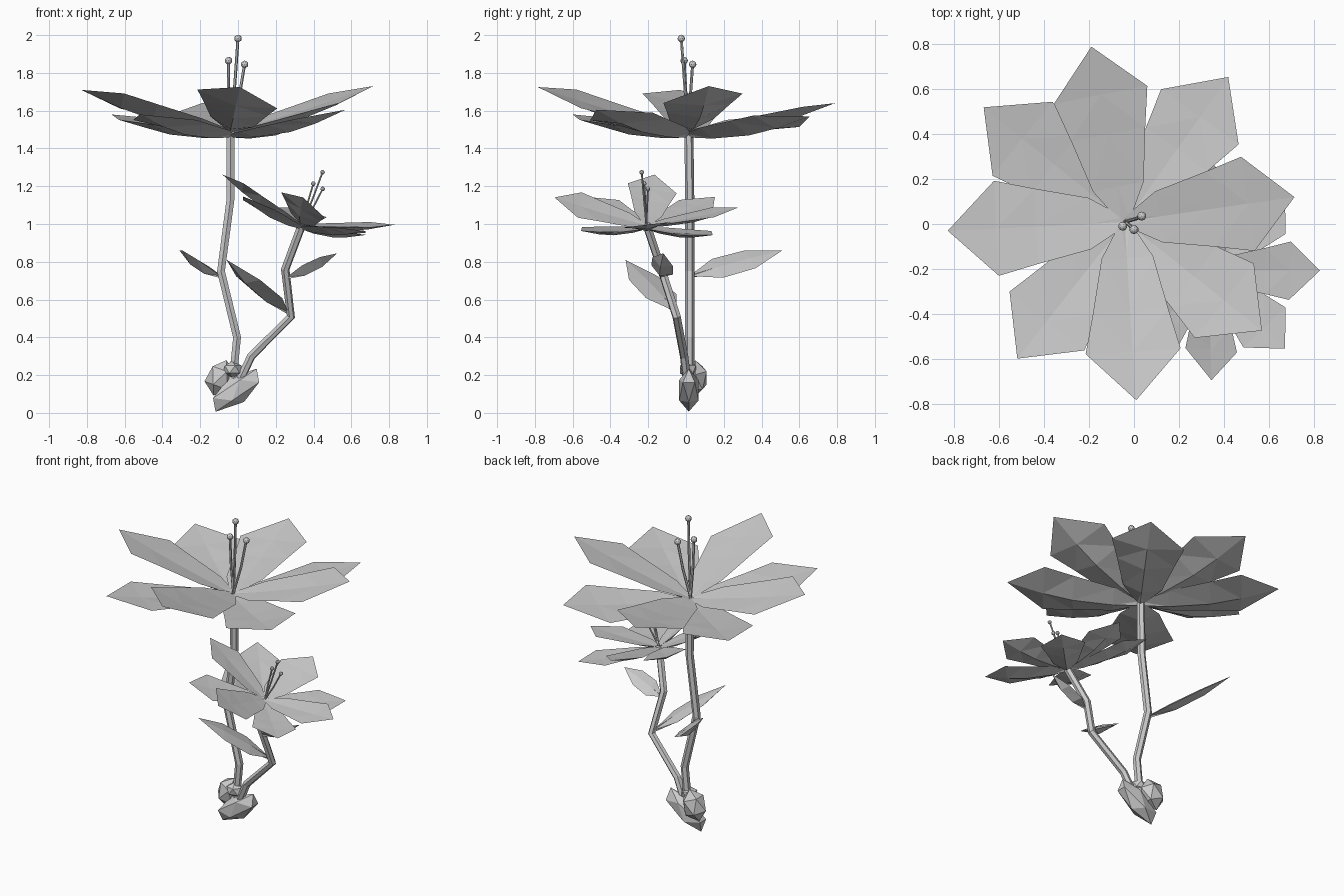
import bpy, bmesh, math
from mathutils import Vector, Matrix

if "Cube" in bpy.data.objects:
    bpy.data.objects.remove(bpy.data.objects["Cube"])

UP = Vector((0, 0, 1))


def add_mesh(name, verts, faces, m=Matrix.Identity(4)):
    me = bpy.data.meshes.new(name)
    me.from_pydata([m @ Vector(v) for v in verts], [], faces)
    bm = bmesh.new()
    bm.from_mesh(me)
    bmesh.ops.recalc_face_normals(bm, faces=bm.faces)
    bm.to_mesh(me)
    bm.free()
    ob = bpy.data.objects.new(name, me)
    bpy.context.collection.objects.link(ob)
    return ob


def blade(name, base, tip, rows, roll, sags, m=Matrix.Identity(4)):
    """Closed keeled petal or leaf; rows = (fraction along, half width), roll lifts
    the left edge, sags = (upper, lower) drop of the midrib."""
    base, tip = Vector(base), Vector(tip)
    d = tip - base
    side = UP.cross(d).normalized()
    wmax = max(w for _, w in rows)
    normal = d.cross(side * wmax + UP * roll).normalized()
    verts, faces = [], []
    for t, w in rows:
        c = base + d * t
        edge = side * w + UP * (roll * w / wmax)
        bow = math.sin(math.pi * (0.1 + 0.9 * t))
        # ring of four: right edge, upper midrib, left edge, lower midrib
        verts += [c - edge, c - normal * sags[0] * bow, c + edge, c - normal * sags[1] * bow]
    n = len(verts)
    verts.append(tip)
    for j in range(4):
        k = (j + 1) % 4
        for i in range(0, n - 4, 4):
            a, b, e, f = i + j, i + k, i + 4 + k, i + 4 + j
            faces += [(a, b, e), (a, e, f)] if j % 2 == 0 else [(a, b, f), (b, e, f)]
        faces.append((n - 4 + j, n - 4 + k, n))
    faces.append((3, 2, 1, 0))
    return add_mesh(name, verts, faces, m)


def tube(name, pts, r, m=Matrix.Identity(4)):
    cu = bpy.data.curves.new(name, 'CURVE')
    cu.dimensions = '3D'
    cu.bevel_depth, cu.bevel_resolution, cu.use_fill_caps = r, 1, True
    sp = cu.splines.new('POLY')
    sp.points.add(len(pts) - 1)
    for p, co in zip(sp.points, pts):
        p.co = (m @ Vector(co)).to_4d()
    ob = bpy.data.objects.new(name, cu)
    bpy.context.collection.objects.link(ob)
    bpy.ops.object.select_all(action='DESELECT')
    ob.select_set(True)
    bpy.context.view_layer.objects.active = ob
    bpy.ops.object.convert(target='MESH')
    for p in bpy.context.object.data.polygons:
        p.use_smooth = False


def ball(name, m, sub):
    bm = bmesh.new()
    bmesh.ops.create_icosphere(bm, subdivisions=sub, radius=1, matrix=m)
    me = bpy.data.meshes.new(name)
    bm.to_mesh(me)
    bm.free()
    bpy.context.collection.objects.link(bpy.data.objects.new(name, me))


HEART = Vector((-0.04, 0.01, 1.495))
PETAL = [(0.0, 0.02), (0.2, 0.115), (0.5, 0.168), (0.725, 0.212)]
# petal tip and edge roll
PETALS = [((-0.83, -0.03, 1.71), 0.04), ((0.715, 0.12, 1.73), 0.025),
          ((0.01, -0.785, 1.725), -0.05), ((-0.19, 0.79, 1.64), -0.02),
          ((0.42, 0.655, 1.57), -0.03), ((0.57, -0.475, 1.605), 0.02),
          ((-0.52, -0.60, 1.58), 0), ((-0.67, 0.52, 1.58), 0)]
STAMENS = [(-0.05, -0.01, 1.865), (0.0, -0.025, 1.982), (0.035, 0.035, 1.845)]


def flower(name, m):
    for i, (tip, roll) in enumerate(PETALS):
        low = i > 3
        base = HEART - UP * (0.02 if low else 0)
        blade(f"{name}_petal_{i}", base, tip, PETAL, roll, (0.012, 0.055), m)
    for i, e in enumerate(STAMENS):
        e = Vector(e)
        mid = HEART.lerp(e, 0.5) + Vector(((e.x + 0.02) * 0.15, 0, 0))
        tube(f"{name}_filament_{i}", [HEART, mid, e], 0.008 * m.median_scale, m)
        ball(f"{name}_anther_{i}", m @ Matrix.Translation(e) @ Matrix.Scale(0.02, 4), 2)


# large flower, and a smaller tilted copy
flower("large_flower", Matrix.Identity(4))
flower("small_flower", Matrix.Translation((0.34, -0.21, 0.995))
       @ Matrix.Rotation(math.radians(17), 4, 'Y') @ Matrix.Rotation(math.radians(-8), 4, 'Z')
       @ Matrix.Scale(0.612, 4) @ Matrix.Translation(-HEART))

# stems
tube("main_stem", [(-0.03, 0.02, 0.15), (-0.005, 0.02, 0.4), (-0.09, 0.02, 0.75),
                   (-0.04, 0.02, 1.13), (-0.04, 0.015, 1.49)], 0.024)
tube("side_stem", [(-0.01, 0.01, 0.13), (0.07, -0.01, 0.3), (0.28, -0.05, 0.51),
                   (0.25, -0.13, 0.76), (0.34, -0.21, 1.0)], 0.023)

# leaves
LEAF = [(0, 0.015), (0.3, 0.95), (0.65, 0.9)]
for name, base, tip, w, roll in [
        ("back_leaf", (-0.09, 0.02, 0.725), (-0.31, 0.51, 0.86), 0.075, 0.05),
        ("front_leaf", (0.265, -0.05, 0.535), (-0.06, -0.32, 0.81), 0.11, -0.01),
        ("small_leaf", (0.26, -0.13, 0.72), (0.525, -0.12, 0.845), 0.06, -0.025)]:
    blade(name, base, tip, [(t, k * w) for t, k in LEAF], roll, (-0.01, 0.04))

# faceted stones at the foot
for name, loc, size, tilt in [
        ("long_stone", (-0.01, 0.015, 0.12), (0.172, 0.06, 0.075), -34),
        ("back_stone", (-0.095, 0.05, 0.185), (0.08, 0.07, 0.1), 20),
        ("small_stone", (-0.03, 0.01, 0.23), (0.055, 0.05, 0.045), 0)]:
    ball(name, Matrix.Translation(loc) @ Matrix.Rotation(math.radians(tilt), 4, 'Y')
         @ Matrix.Diagonal((*size, 1)), 1)
